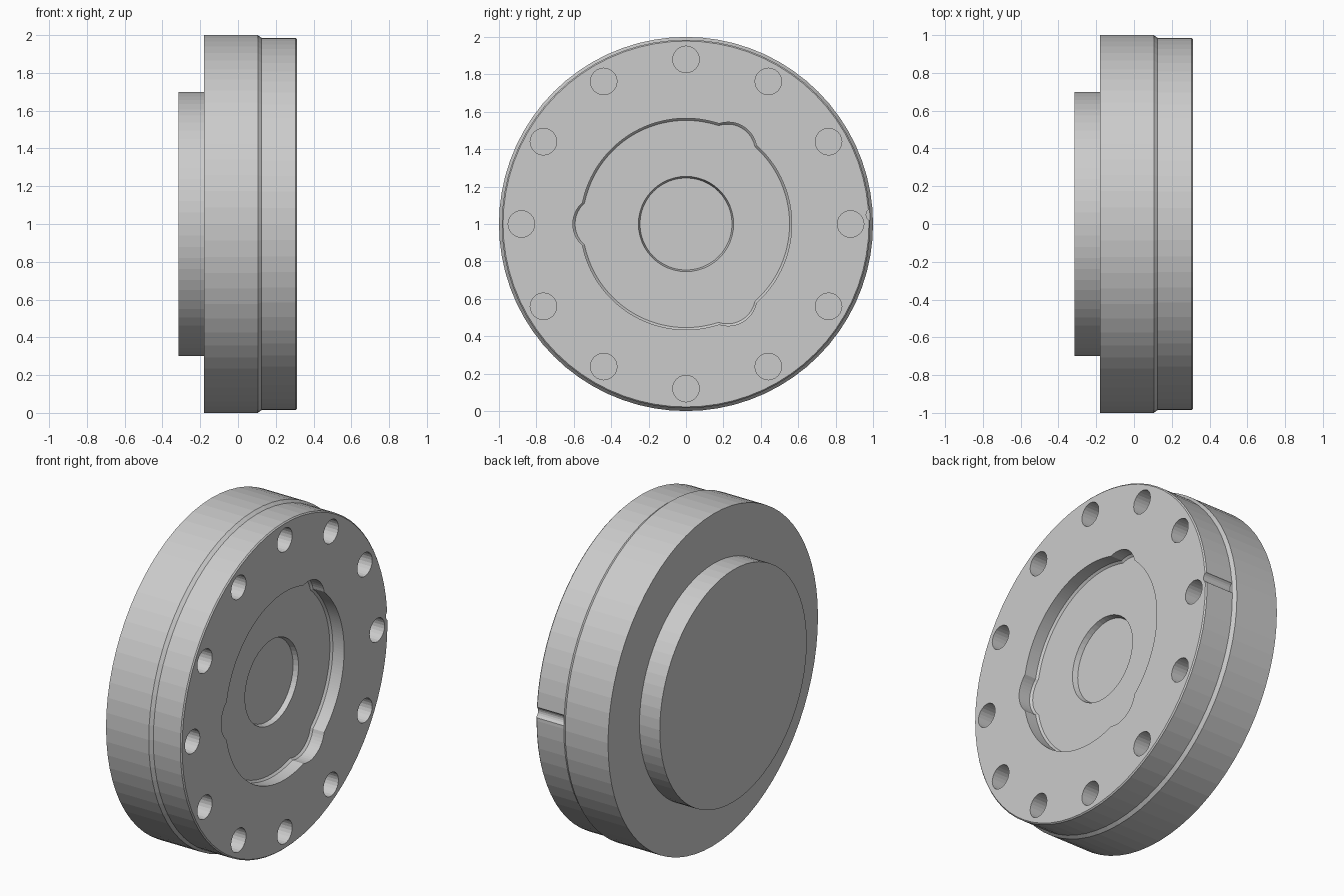
import bpy, bmesh
from math import sin, cos, pi, sqrt, radians

if "Cube" in bpy.data.objects:
    bpy.data.objects.remove(bpy.data.objects["Cube"])

AXIS_Z = 1.0


def loft(name, rings):
    """Closed solid through rings of (x, [(y, z), ...]) stacked along x."""
    bm = bmesh.new()
    loops = [[bm.verts.new((x, y, z + AXIS_Z)) for y, z in pts] for x, pts in rings]
    n = len(loops[0])
    for a, b in zip(loops, loops[1:]):
        for i in range(n):
            j = (i + 1) % n
            bm.faces.new((a[i], a[j], b[j], b[i]))
    bm.faces.new(loops[0][::-1])
    bm.faces.new(loops[-1])
    bmesh.ops.recalc_face_normals(bm, faces=bm.faces[:])
    me = bpy.data.meshes.new(name)
    bm.to_mesh(me)
    bm.free()
    ob = bpy.data.objects.new(name, me)
    bpy.context.collection.objects.link(ob)
    return ob


def circle(r, n=72, cy=0.0, cz=0.0):
    return [(cy + r * cos(2 * pi * i / n), cz + r * sin(2 * pi * i / n)) for i in range(n)]


def recess_outline(scale=1.0, n=216, r=0.565, lobe_c=0.452, lobe_r=0.153):
    """Circle with three rounded lobes, at 60, 180 and 300 degrees."""
    pts = []
    for i in range(n):
        a = 2 * pi * i / n
        d = (a % (2 * pi / 3)) - pi / 3
        rad = r
        s = lobe_r ** 2 - (lobe_c * sin(d)) ** 2
        if s > 0:
            rad = max(r, lobe_c * cos(d) + sqrt(s))
        pts.append((scale * rad * cos(a), scale * rad * sin(a)))
    return pts


# Stepped disc with rear boss
body = loft("flange_disc", [(x, circle(r)) for x, r in (
    (-0.315, 0.70), (-0.18, 0.70), (-0.18, 1.0), (0.105, 1.0),
    (0.125, 0.985), (0.305, 0.985), (0.312, 0.978))])

# Lobed recess in the front face, then the shallow centre well
cutters = [
    loft("recess_cutter", [(0.225, recess_outline(0.98)), (0.237, recess_outline()),
                           (0.40, recess_outline())]),
    loft("well_cutter", [(0.195, circle(0.246, 48)), (0.226, circle(0.255, 48)),
                         (0.40, circle(0.255, 48))]),
]

# Ring of twelve blind bolt holes
for k in range(12):
    a = radians(30 * k)
    pts = circle(0.071, 24, 0.88 * cos(a), 0.88 * sin(a))
    cutters.append(loft("bolt_hole_cutter", [(0.10, pts), (0.40, pts)]))

# Small keyway on the front rim
key = circle(0.035, 20, 0.998, 0.05)
cutters.append(loft("keyway_cutter", [(0.125, key), (0.40, key)]))

for c in cutters:
    c.hide_render = True
    c.hide_set(True)
    m = body.modifiers.new(c.name, 'BOOLEAN')
    m.operation = 'DIFFERENCE'
    m.solver = 'EXACT'
    m.object = c

# Bake the cuts and drop the cutters
bpy.context.view_layer.update()
dg = bpy.context.evaluated_depsgraph_get()
mesh = bpy.data.meshes.new_from_object(body.evaluated_get(dg))
body.modifiers.clear()
body.data = mesh
for c in cutters:
    bpy.data.objects.remove(c)
